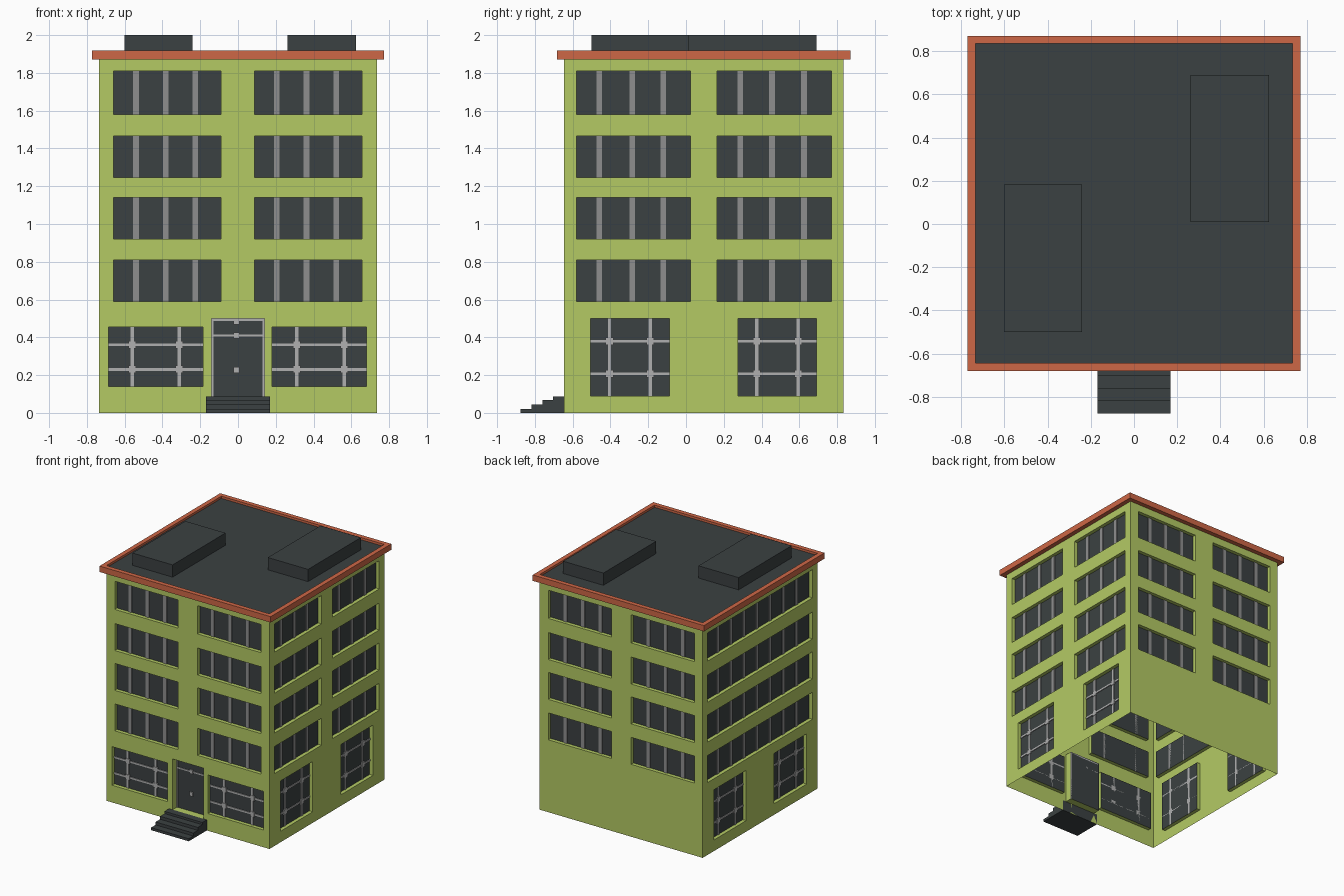
import bpy, bmesh

if "Cube" in bpy.data.objects:
    bpy.data.objects.remove(bpy.data.objects["Cube"])


def material(name, rgb):
    m = bpy.data.materials.new(name)
    m.diffuse_color = (*rgb, 1)
    m.use_nodes = True
    m.node_tree.nodes["Principled BSDF"].inputs["Base Color"].default_value = m.diffuse_color
    return m


GREEN = material("lime wall", (0.456, 0.591, 0.127))
DARK = material("dark slate", (0.044, 0.053, 0.054))
RED = material("terracotta trim", (0.617, 0.136, 0.061))
GREY = material("mullion grey", (0.275, 0.275, 0.275))
LIGHT = material("light grey bars", (0.434, 0.434, 0.434))

X, Y0, Y1, TOP = 0.735, -0.645, 0.835, 1.87


def finish(bm, name, *mats):
    me = bpy.data.meshes.new(name)
    bm.to_mesh(me)
    bm.free()
    for m in mats:
        me.materials.append(m)
    ob = bpy.data.objects.new(name, me)
    bpy.context.collection.objects.link(ob)
    return ob


def add_box(bm, lo, hi, place=lambda a, b, c: (a, b, c)):
    vs = [bm.verts.new(place(x, y, z)) for x in (lo[0], hi[0])
          for y in (lo[1], hi[1]) for z in (lo[2], hi[2])]
    fs = [bm.faces.new([vs[i] for i in q]) for q in
          ((0, 1, 3, 2), (4, 6, 7, 5), (0, 4, 5, 1), (2, 3, 7, 6), (0, 2, 6, 4), (1, 5, 7, 3))]
    bmesh.ops.recalc_face_normals(bm, faces=fs)


def wall(name, place, flip, u0, u1, openings):
    """Single-skin wall: grid cells outside the openings, plus recessed glass."""
    bm = bmesh.new()

    def face(pts, mat):
        f = bm.faces.new([bm.verts.new(place(*p)) for p in (pts[::-1] if flip else pts)])
        f.material_index = mat

    us = sorted({u0, u1, *(w[0] for w in openings), *(w[1] for w in openings)})
    vs = sorted({0, TOP, *(w[2] for w in openings), *(w[3] for w in openings)})
    for a, b in zip(us, us[1:]):
        for c, d in zip(vs, vs[1:]):
            mu, mv = (a + b) / 2, (c + d) / 2
            if not any(w[0] < mu < w[1] and w[2] < mv < w[3] for w in openings):
                face([(a, c, 0), (b, c, 0), (b, d, 0), (a, d, 0)], 0)
    for a, b, c, d, dep in openings:
        ring = [(a, c), (b, c), (b, d), (a, d)]
        face([(*p, dep) for p in ring], 1)
        for p, q in zip(ring, ring[1:] + ring[:1]):
            face([(*p, 0), (*q, 0), (*q, dep), (*p, dep)], 0)
    bmesh.ops.remove_doubles(bm, verts=bm.verts, dist=1e-5)
    finish(bm, name, GREEN, DARK)


def plates(name, place, mat, rects, depth, thick=0.006):
    bm = bmesh.new()
    for a, b, c, d in rects:
        add_box(bm, (a, c, depth - thick), (b, d, depth), place)
    finish(bm, name, mat)


# Layout of openings
ROWS = [(0.59, 0.81), (0.92, 1.14), (1.245, 1.465), (1.58, 1.81)]
DEP, DOOR_DEP = 0.03, 0.06
FX = [(-0.66, -0.09), (0.087, 0.657)]
SY = [(-0.58, 0.025), (0.165, 0.77)]
FRONT_M = [-0.54, -0.383, -0.227, 0.205, 0.363, 0.52]
SIDE_M = [-0.46, -0.285, -0.12, 0.287, 0.455, 0.625]
BAND_M = [-0.58 + 1.35 * i / 8 for i in range(1, 8)]
# Ground windows: span, height, vertical bars, horizontal bars
FRONT_G = [(-0.685, -0.185, 0.14, 0.455, (-0.56, -0.31), (0.23, 0.36)),
           (0.18, 0.68, 0.14, 0.455, (0.31, 0.563), (0.23, 0.36))]
SIDE_G = [(-0.505, -0.087, 0.09, 0.5, (-0.405, -0.19), (0.207, 0.38)),
          (0.275, 0.69, 0.09, 0.5, (0.375, 0.595), (0.207, 0.38))]
DOOR = (-0.14, 0.14, 0.085, 0.5, DOOR_DEP)

SIDES = [
    ("front", lambda u, v, d: (u, Y0 + d, v), False, -X, X, FX, FRONT_M, FRONT_G, [DOOR]),
    ("right", lambda u, v, d: (X - d, u, v), False, Y0, Y1, SY, SIDE_M, SIDE_G, []),
    ("back", lambda u, v, d: (u, Y1 - d, v), True, -X, X, FX, FRONT_M, [], []),
    ("left", lambda u, v, d: (-X + d, u, v), True, Y0, Y1, [(-0.58, 0.77)], BAND_M, SIDE_G, []),
]
for side, place, flip, u0, u1, spans, mull, ground, extra in SIDES:
    holes = [(a, b, c, d, DEP) for a, b in spans for c, d in ROWS]
    holes += [(*g[:4], DEP) for g in ground] + extra
    wall(side + "_wall", place, flip, u0, u1, holes)
    # Upper window mullions
    plates(side + "_mullions", place, GREY,
           [(m - 0.015, m + 0.015, c, d) for m in mull for c, d in ROWS], DEP)
    # Ground window bars with square joints
    if ground:
        bars, joints = [], []
        for a, b, c, d, ub, vb in ground:
            bars += [(u - 0.009, u + 0.009, c, d) for u in ub]
            bars += [(a, b, v - 0.007, v + 0.007) for v in vb]
            joints += [(u - 0.02, u + 0.02, v - 0.02, v + 0.02) for u in ub for v in vb]
        plates(side + "_window_bars", place, LIGHT, bars, DEP)
        plates(side + "_bar_joints", place, LIGHT, joints, DEP, 0.009)

# Door frame, transom and fittings
front = SIDES[0][1]
plates("door_frame", front, LIGHT,
       [(-0.14, -0.131, 0.085, 0.5), (0.131, 0.14, 0.085, 0.5), (-0.131, 0.131, 0.486, 0.5),
        (-0.131, 0.131, 0.405, 0.416)], DOOR_DEP)
plates("door_fittings", front, LIGHT,
       [(-0.023, 0.007, v - 0.016, v + 0.016) for v in (0.228, 0.41, 0.483)], DOOR_DEP, 0.009)

# Entrance steps: stair profile extruded across x
bm = bmesh.new()
prof = [(Y0, 0)]
y = -0.877
prof.append((y, 0))
for z in (0.021, 0.045, 0.069, 0.087):
    prof.append((y, z))
    y = min(y + 0.058, Y0)
    prof.append((y, z))
f = bm.faces.new([bm.verts.new((-0.17, a, b)) for a, b in prof])
ext = bmesh.ops.extrude_face_region(bm, geom=[f])
bmesh.ops.translate(bm, vec=(0.34, 0, 0),
                    verts=[g for g in ext["geom"] if isinstance(g, bmesh.types.BMVert)])
bmesh.ops.recalc_face_normals(bm, faces=bm.faces)
finish(bm, "entrance_steps", DARK)

# Roof deck and raised rooftop boxes
for name, lo, hi in (("roof_deck", (-X, Y0, 1.87), (X, Y1, 1.9)),
                     ("rooftop_box_left", (-0.602, -0.5, 1.9), (-0.24, 0.182, 2.0)),
                     ("rooftop_box_right", (0.262, 0.01, 1.9), (0.625, 0.69, 2.0))):
    bm = bmesh.new()
    add_box(bm, lo, hi)
    finish(bm, name, DARK)

# Cornice: rectangular ring around the roof
bm = bmesh.new()
loops = []
for o, z in ((0.037, 1.87), (0.037, 1.918), (0, 1.918), (0, 1.87)):
    loops.append([bm.verts.new((x, y, z)) for x, y in
                  ((-X - o, Y0 - o), (X + o, Y0 - o), (X + o, Y1 + o), (-X - o, Y1 + o))])
for p, q in zip(loops, loops[1:] + loops[:1]):
    for i in range(4):
        j = (i + 1) % 4
        bm.faces.new((p[i], p[j], q[j], q[i]))
bmesh.ops.recalc_face_normals(bm, faces=bm.faces)
finish(bm, "roof_cornice", RED)
